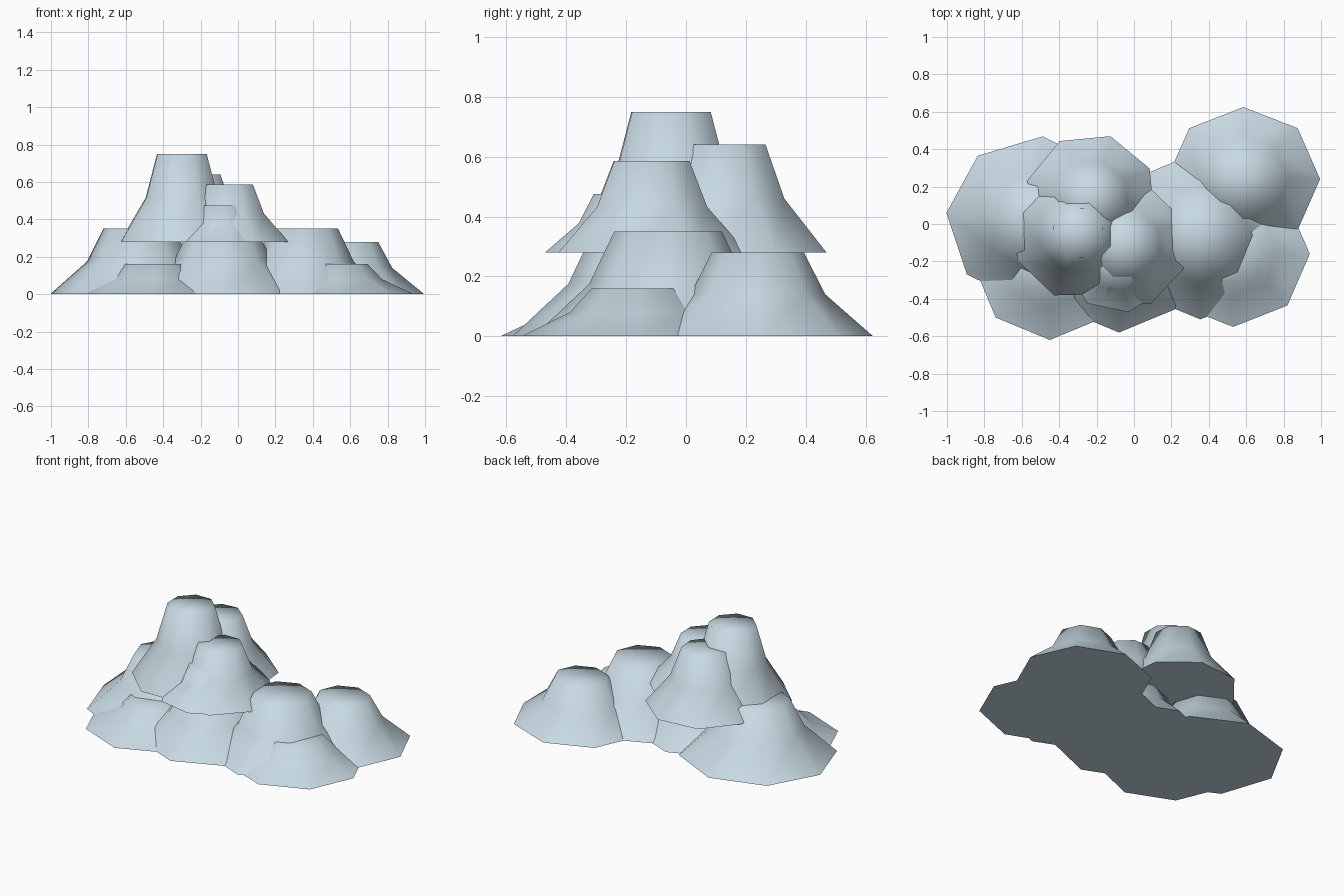
import bpy, bmesh, math

if "Cube" in bpy.data.objects:
    bpy.data.objects.remove(bpy.data.objects["Cube"])

mat = bpy.data.materials.new("pale blue grey")
mat.diffuse_color = (0.58, 0.70, 0.77, 1)
mat.use_nodes = True
mat.node_tree.nodes["Principled BSDF"].inputs["Base Color"].default_value = mat.diffuse_color

SIDES = 8
# (radius factor, height factor) of the flared mound profile
PROFILE = [(1.0, 0.0), (0.585, 0.5), (0.40, 1.0)]


def mound(name, x, y, rx, ry, z0, z1, turn=0, mid=0.5):
    """Eight-sided flared mound with a flat cap and a flat closed base."""
    bm = bmesh.new()
    rings = []
    for k, (f, h) in enumerate(PROFILE):
        h = mid if k == 1 else h
        ring = []
        for i in range(SIDES):
            a = math.radians(turn) + math.tau * i / SIDES
            ring.append(bm.verts.new((x + rx * f * math.cos(a),
                                      y + ry * f * math.sin(a),
                                      z0 + (z1 - z0) * h)))
        rings.append(ring)
    for lo, hi in zip(rings, rings[1:]):
        for i in range(SIDES):
            j = (i + 1) % SIDES
            bm.faces.new((lo[i], lo[j], hi[j], hi[i])).smooth = True
    # cap fan, shaded smoothly into the sides
    top = bm.verts.new((x, y, z1))
    for i in range(SIDES):
        bm.faces.new((rings[-1][i], rings[-1][(i + 1) % SIDES], top)).smooth = True
    # flat base with its own vertices, so it stays crisp
    bm.faces.new([bm.verts.new(v.co) for v in reversed(rings[0])])
    me = bpy.data.meshes.new(name)
    bm.to_mesh(me)
    bm.free()
    me.materials.append(mat)
    ob = bpy.data.objects.new(name, me)
    bpy.context.collection.objects.link(ob)


# lower tier on the ground
mound("lower_back_right", 0.585, 0.24, 0.41, 0.385, 0, 0.28)
mound("lower_middle_right", 0.355, -0.06, 0.45, 0.45, 0, 0.35)
mound("lower_front_right", 0.53, -0.16, 0.41, 0.39, 0, 0.16)
mound("lower_back_left", -0.53, 0.02, 0.475, 0.45, 0, 0.35, -5)
mound("lower_front_left", -0.45, -0.21, 0.41, 0.41, 0, 0.16)
mound("lower_front_middle", -0.08, -0.13, 0.45, 0.45, 0, 0.35)

# upper tier, starting partway up
mound("upper_back", -0.23, 0.13, 0.355, 0.355, 0.28, 0.64, 28)
mound("upper_peak", -0.30, -0.05, 0.355, 0.355, 0.28, 0.75, 24)
mound("upper_front", -0.045, -0.115, 0.335, 0.34, 0.28, 0.585, 24)
mound("upper_front_small", -0.08, -0.20, 0.29, 0.275, 0.28, 0.475, 10)
